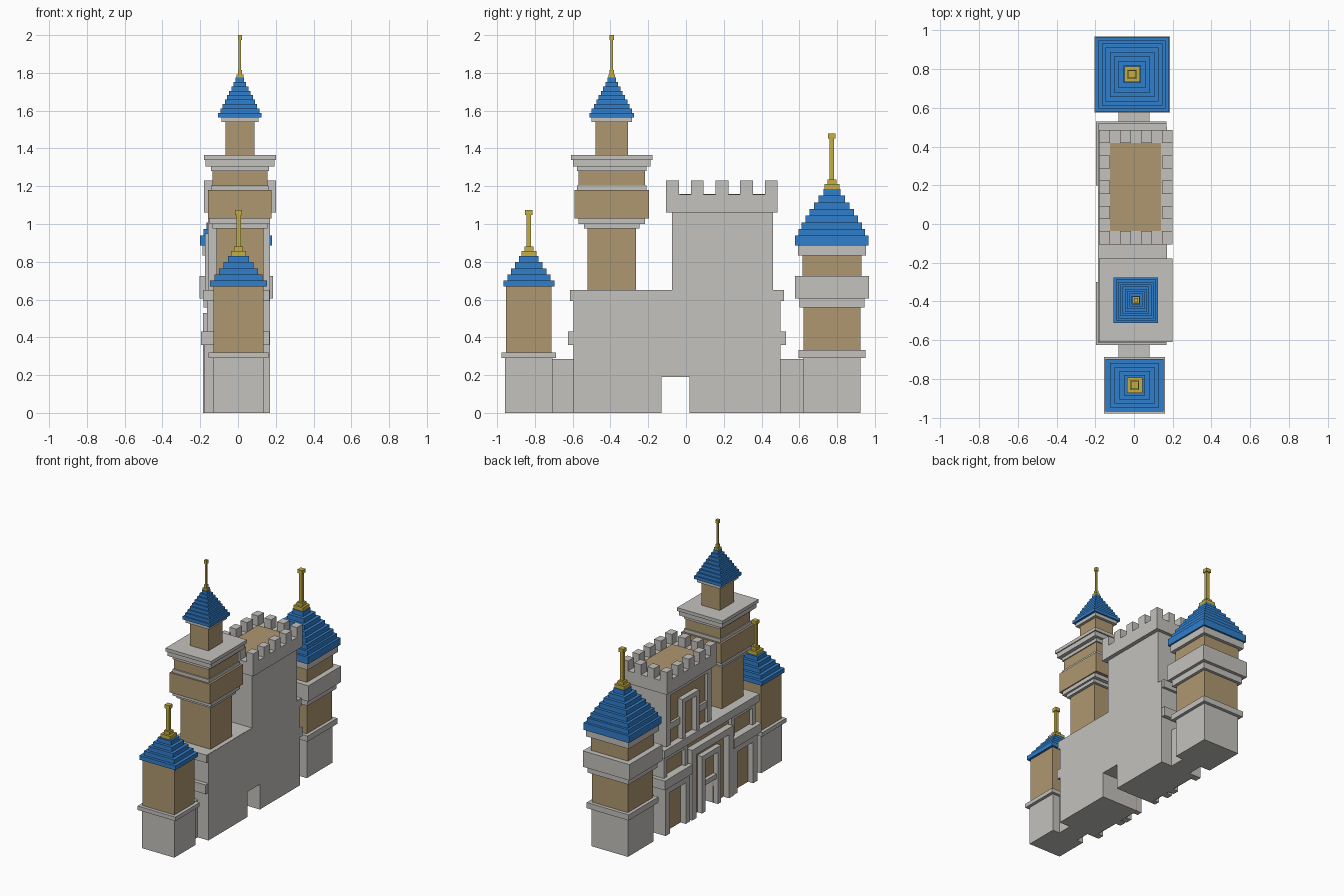
import bpy
import bmesh

cube = bpy.data.objects.get("Cube")
if cube:
    bpy.data.objects.remove(cube, do_unlink=True)


def material(name, rgb):
    m = bpy.data.materials.new(name)
    m.use_nodes = True
    m.diffuse_color = (*rgb, 1)
    m.node_tree.nodes["Principled BSDF"].inputs["Base Color"].default_value = (*rgb, 1)
    return m


STONE = material("grey stone", (0.55, 0.54, 0.51))
TAN = material("tan wall", (0.43, 0.31, 0.165))
BLUE = material("blue roof", (0.03, 0.21, 0.6))
GOLD = material("gold", (0.56, 0.43, 0.055))


def finish(name, bm, mat):
    bmesh.ops.recalc_face_normals(bm, faces=bm.faces)
    mesh = bpy.data.meshes.new(name)
    bm.to_mesh(mesh)
    bm.free()
    mesh.materials.append(mat)
    obj = bpy.data.objects.new(name, mesh)
    bpy.context.collection.objects.link(obj)


def box(name, xs, ys, zs, mat):
    bm = bmesh.new()
    bmesh.ops.create_cube(bm, size=1)
    for v in bm.verts:
        v.co = [r[0] if c < 0 else r[1] for c, r in zip(v.co, (xs, ys, zs))]
    finish(name, bm, mat)


def tier(name, centre, half, zs, mat):
    (cx, cy), (hx, hy) = centre, half
    box(name, (cx - hx, cx + hx), (cy - hy, cy + hy), zs, mat)


def extrude_x(name, profile, x0, x1, mat):
    bm = bmesh.new()
    face = bm.faces.new([bm.verts.new((x0, y, z)) for y, z in profile])
    ext = bmesh.ops.extrude_face_region(bm, geom=[face])
    for v in ext["geom"]:
        if isinstance(v, bmesh.types.BMVert):
            v.co.x = x1
    finish(name, bm, mat)


def stepped_roof(name, centre, bottom, top, z0, z1, steps, bulge=1.0):
    dz = (z1 - z0) / steps
    for i in range(steps):
        t = (i / (steps - 1)) ** bulge
        half = [b + (e - b) * t for b, e in zip(bottom, top)]
        tier(f"{name}_step_{i + 1}", centre, half, (z0 + i * dz, z0 + (i + 1) * dz), BLUE)


def finial(name, centre, z0, z1, base, pole):
    tier(name + "_foot", centre, (base, base), (z0, z0 + 0.027), GOLD)
    tier(name + "_collar", centre, (base * 0.6, base * 0.6), (z0 + 0.027, z0 + 0.05), GOLD)
    tier(name + "_pole", centre, (pole, pole), (z0 + 0.05, z1 - 0.027), GOLD)
    tier(name + "_cap", centre, (pole * 1.6, pole * 1.6), (z1 - 0.027, z1), GOLD)


def tower(name, centre, tiers):
    for part, hx, hy, z0, z1, mat in tiers:
        tier(f"{name}_{part}", centre, (hx, hy), (z0, z1), mat)


# Front tower
FRONT = (0.003, -0.832)
tower("front_tower", FRONT, [
    ("base", 0.135, 0.125, 0, 0.29, STONE),
    ("base_trim", 0.158, 0.145, 0.29, 0.32, STONE),
    ("body", 0.133, 0.12, 0.32, 0.668, TAN)])
stepped_roof("front_roof", FRONT, (0.15, 0.135), (0.055, 0.052), 0.668, 0.83, 5)
finial("front_finial", FRONT, 0.83, 1.075, 0.04, 0.012)

# Tall tower
TALL = (0.01, -0.393)
tower("tall_tower", TALL, [
    ("shaft", 0.125, 0.128, 0.64, 0.975, TAN),
    ("corbel_lower", 0.145, 0.148, 0.975, 1.0, STONE),
    ("corbel_upper", 0.16, 0.175, 1.0, 1.03, STONE),
    ("gallery", 0.168, 0.198, 1.03, 1.18, TAN),
    ("gallery_trim", 0.152, 0.185, 1.18, 1.205, STONE),
    ("upper_room", 0.146, 0.175, 1.205, 1.28, TAN),
    ("upper_trim", 0.154, 0.185, 1.28, 1.305, STONE),
    ("slab", 0.182, 0.205, 1.305, 1.34, STONE),
    ("slab_cap", 0.19, 0.215, 1.34, 1.365, STONE),
    ("turret", 0.077, 0.085, 1.365, 1.54, TAN),
    ("turret_trim", 0.098, 0.106, 1.54, 1.565, STONE)])
stepped_roof("tall_roof", TALL, (0.115, 0.118), (0.022, 0.022), 1.565, 1.775, 9)
finial("tall_finial", TALL, 1.765, 2.0, 0.018, 0.007)

# Back tower
BACK = (-0.01, 0.772)
tower("back_tower", BACK, [
    ("base", 0.152, 0.153, 0, 0.29, STONE),
    ("base_trim", 0.175, 0.177, 0.29, 0.333, STONE),
    ("body", 0.15, 0.151, 0.333, 0.558, TAN),
    ("ring_corbel", 0.172, 0.172, 0.558, 0.605, STONE),
    ("ring", 0.195, 0.196, 0.605, 0.725, STONE),
    ("upper_body", 0.154, 0.156, 0.725, 0.833, TAN),
    ("eaves", 0.178, 0.18, 0.833, 0.885, STONE)])
tier("back_roof_brim", BACK, (0.19, 0.194), (0.885, 0.938), BLUE)
stepped_roof("back_roof", BACK, (0.172, 0.176), (0.045, 0.045), 0.938, 1.185, 7, 1.15)
finial("back_finial", BACK, 1.185, 1.48, 0.04, 0.012)

# Low links between wall and end towers
box("front_link", (-0.08, 0.08), (-0.72, -0.58), (0, 0.285), STONE)
box("back_link", (-0.08, 0.08), (0.48, 0.64), (0, 0.285), STONE)

# Main wall with keep and gate passage, with a tan skin on the decorated side
Y0, Y1, K0, K1, G0, G1 = -0.595, 0.5, -0.075, 0.46, -0.13, 0.018
outline = [(Y0, 0), (G0, 0), (G0, 0.19), (G1, 0.19), (G1, 0), (Y1, 0),
           (Y1, 0.65), (K1, 0.65), (K1, 1.08), (K0, 1.08), (K0, 0.65), (Y0, 0.65)]
extrude_x("wall_and_keep", outline, -0.13, 0.17, STONE)
extrude_x("wall_skin", [(y * 0.99, z * 0.99) for y, z in outline[:2]]
          + outline[2:4] + [(G1, 0), (Y1 - 0.01, 0), (Y1 - 0.01, 0.62), (K1 - 0.01, 0.65),
                            (K1 - 0.01, 1.06), (K0 + 0.01, 1.06), (K0 + 0.01, 0.62),
                            (Y0 + 0.01, 0.62)], -0.137, -0.13, TAN)

# Ledge at the wall top and band below it, wrapping both ends
box("wall_ledge", (-0.185, 0.168), (-0.615, 0.52), (0.592, 0.651), STONE)
for label, ys in (("front", (-0.625, -0.3)), ("back", (0.2, 0.53))):
    box(label + "_band", (-0.195, 0.168), ys, (0.36, 0.43), STONE)


def frame(name, ys, zs, depth, bar, sill=False):
    """Bars round an opening on the decorated side."""
    (a, b), (c, d) = ys, zs
    xs = (-depth, -0.12)
    box(name + "_jamb_a", xs, (a, a + bar), zs, STONE)
    box(name + "_jamb_b", xs, (b - bar, b), zs, STONE)
    box(name + "_head", xs, (a + bar, b - bar), (d - bar, d), STONE)
    if sill:
        box(name + "_sill", xs, (a + bar, b - bar), (c, c + bar), STONE)


# Wall bays, upper windows and gatehouse
for label, ys in (("front", (Y0, -0.31)), ("back", (0.21, Y1))):
    frame(label + "_bay", ys, (0, 0.36), 0.18, 0.05)
    frame(label + "_window", ys, (0.43, 0.592), 0.165, 0.035)
frame("gatehouse", (-0.3, 0.19), (0, 0.53), 0.185, 0.05)
frame("gate", (G0 - 0.04, G1 + 0.04), (0, 0.43), 0.175, 0.04)
box("gate_lintel", (-0.165, -0.12), (G0, G1), (0.19, 0.225), STONE)

# Keep face: corner piers, middle band, central window
frame("keep_face", (K0, K1), (0.65, 1.07), 0.16, 0.045)
frame("keep_window", (0.09, 0.29), (0.65, 0.95), 0.175, 0.035)
for label, ys in (("front", (K0 + 0.04, 0.09)), ("back", (0.29, K1 - 0.04))):
    box(label + "_keep_band", (-0.155, -0.12), ys, (0.76, 0.81), STONE)

# Battlements
BX, BY = (-0.18, 0.2), (-0.105, 0.485)
box("parapet", BX, BY, (1.06, 1.155), STONE)
box("keep_floor", (-0.125, 0.14), (-0.035, 0.417), (1.15, 1.16), TAN)
MX, MY = 0.056, 0.068
for i in range(4):
    for j in range(5):
        if i in (0, 3) or j in (0, 4):
            x = BX[0] + i * (BX[1] - BX[0] - MX) / 3
            y = BY[0] + j * (BY[1] - BY[0] - MY) / 4
            box(f"merlon_{i}_{j}", (x, x + MX), (y, y + MY), (1.155, 1.23), STONE)
